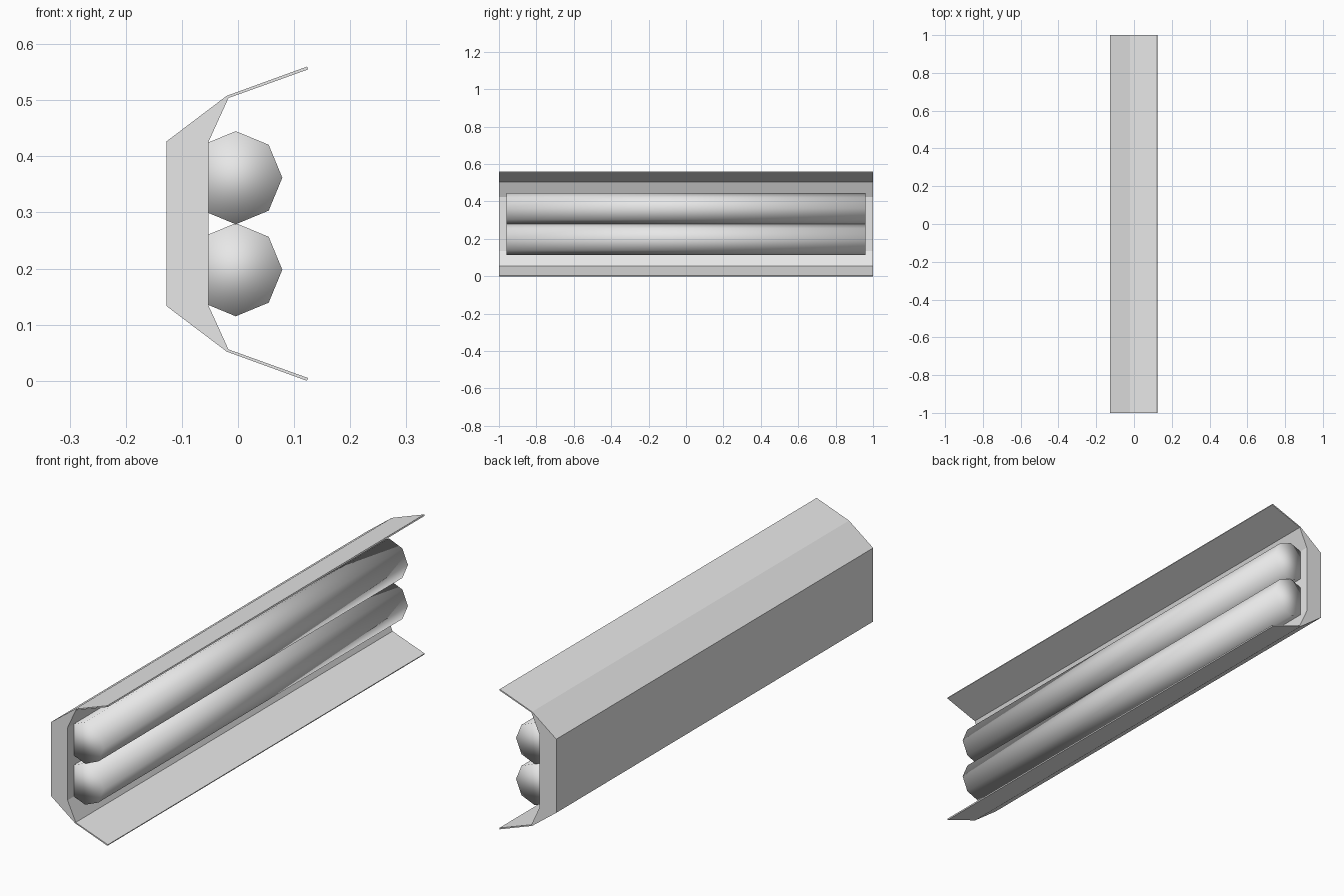
import bpy, bmesh, math

cube = bpy.data.objects.get("Cube")
if cube:
    bpy.data.objects.remove(cube, do_unlink=True)

MID = 0.28  # height of the mirror plane


def material(name, color):
    mat = bpy.data.materials.new(name)
    mat.use_nodes = True
    mat.diffuse_color = color
    mat.node_tree.nodes["Principled BSDF"].inputs["Base Color"].default_value = color
    return mat


def extrude_y(name, profile, half, mat, smooth=False):
    """Sweep a closed (x, z) outline along y into a solid."""
    bm = bmesh.new()
    face = bm.faces.new([bm.verts.new((x, -half, z)) for x, z in profile])
    swept = bmesh.ops.extrude_face_region(bm, geom=[face])["geom"]
    moved = [v for v in swept if isinstance(v, bmesh.types.BMVert)]
    bmesh.ops.translate(bm, verts=moved, vec=(0, 2 * half, 0))
    bmesh.ops.recalc_face_normals(bm, faces=bm.faces)
    for f in bm.faces:
        f.smooth = smooth
    mesh = bpy.data.meshes.new(name)
    bm.to_mesh(mesh)
    bm.free()
    mesh.materials.append(mat)
    obj = bpy.data.objects.new(name, mesh)
    bpy.context.collection.objects.link(obj)
    return obj


grey = material("light grey", (0.8, 0.8, 0.8, 1))

# Housing: thick back with thin flared reflector wings, mirrored top to bottom
upper = [(-0.127, 0.427), (-0.02, 0.508), (0.123, 0.56),
         (0.125, 0.555), (-0.017, 0.504), (-0.053, 0.425)]
lower = [(x, 2 * MID - z) for x, z in reversed(upper)]
extrude_y("housing", upper + lower, 1.0, grey)

# Two eight-sided tubes, smooth shaded all over, set into the housing
for name, side in (("upper_tube", 1), ("lower_tube", -1)):
    ring = [(-0.004 + 0.083 * math.cos(i * math.pi / 4),
             MID + side * 0.082 + 0.083 * math.sin(i * math.pi / 4)) for i in range(8)]
    extrude_y(name, ring, 0.96, grey, smooth=True)
